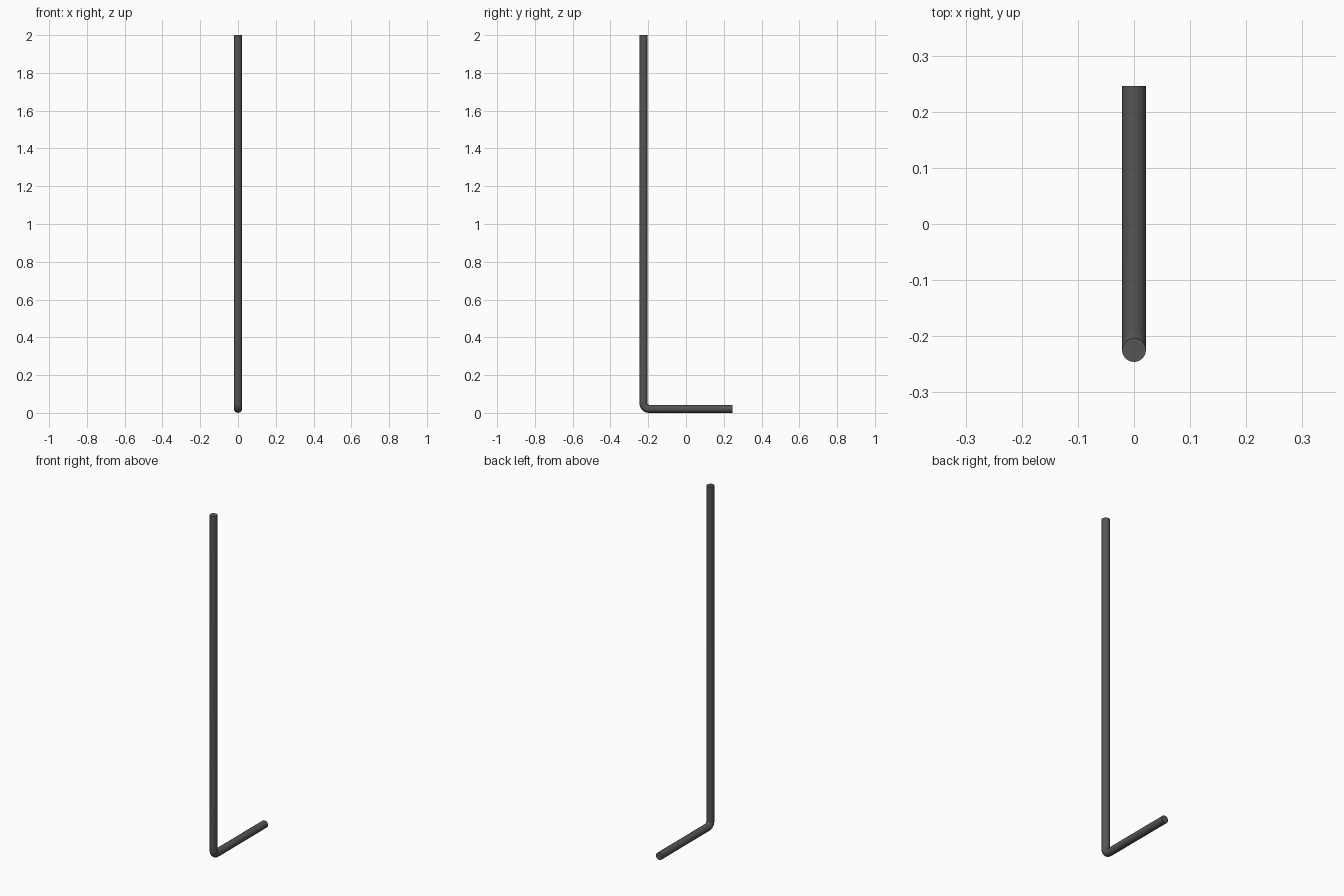
import bpy, math

if "Cube" in bpy.data.objects:
    bpy.data.objects.remove(bpy.data.objects["Cube"])

R = 0.0215          # tube radius
BEND = 0.028        # centre-line bend radius
Y0, Y1 = -0.2245, 0.246
Z0, Z1 = R, 2.0

# centre line: upright, quarter bend, foot
path = [(0, Y0, Z1)]
for i in range(9):
    a = math.pi + i / 8 * math.pi / 2
    path.append((0, Y0 + BEND + BEND * math.cos(a), Z0 + BEND + BEND * math.sin(a)))
path.append((0, Y1, Z0))

curve = bpy.data.curves.new("bent_rod", "CURVE")
curve.dimensions = "3D"
curve.bevel_depth = R
curve.bevel_resolution = 6
curve.use_fill_caps = True
spline = curve.splines.new("POLY")
spline.points.add(len(path) - 1)
for p, co in zip(spline.points, path):
    p.co = (*co, 1)

rod = bpy.data.objects.new("bent_rod", curve)
bpy.context.collection.objects.link(rod)
bpy.context.view_layer.objects.active = rod
rod.select_set(True)
bpy.ops.object.convert(target="MESH")
rod = bpy.context.object
bpy.ops.object.shade_smooth_by_angle(angle=math.radians(40))

# dark metal
mat = bpy.data.materials.new("dark_metal")
mat.diffuse_color = (0.09, 0.09, 0.09, 1)
mat.use_nodes = True
mat.node_tree.nodes["Principled BSDF"].inputs["Base Color"].default_value = mat.diffuse_color
rod.data.materials.clear()
rod.data.materials.append(mat)
